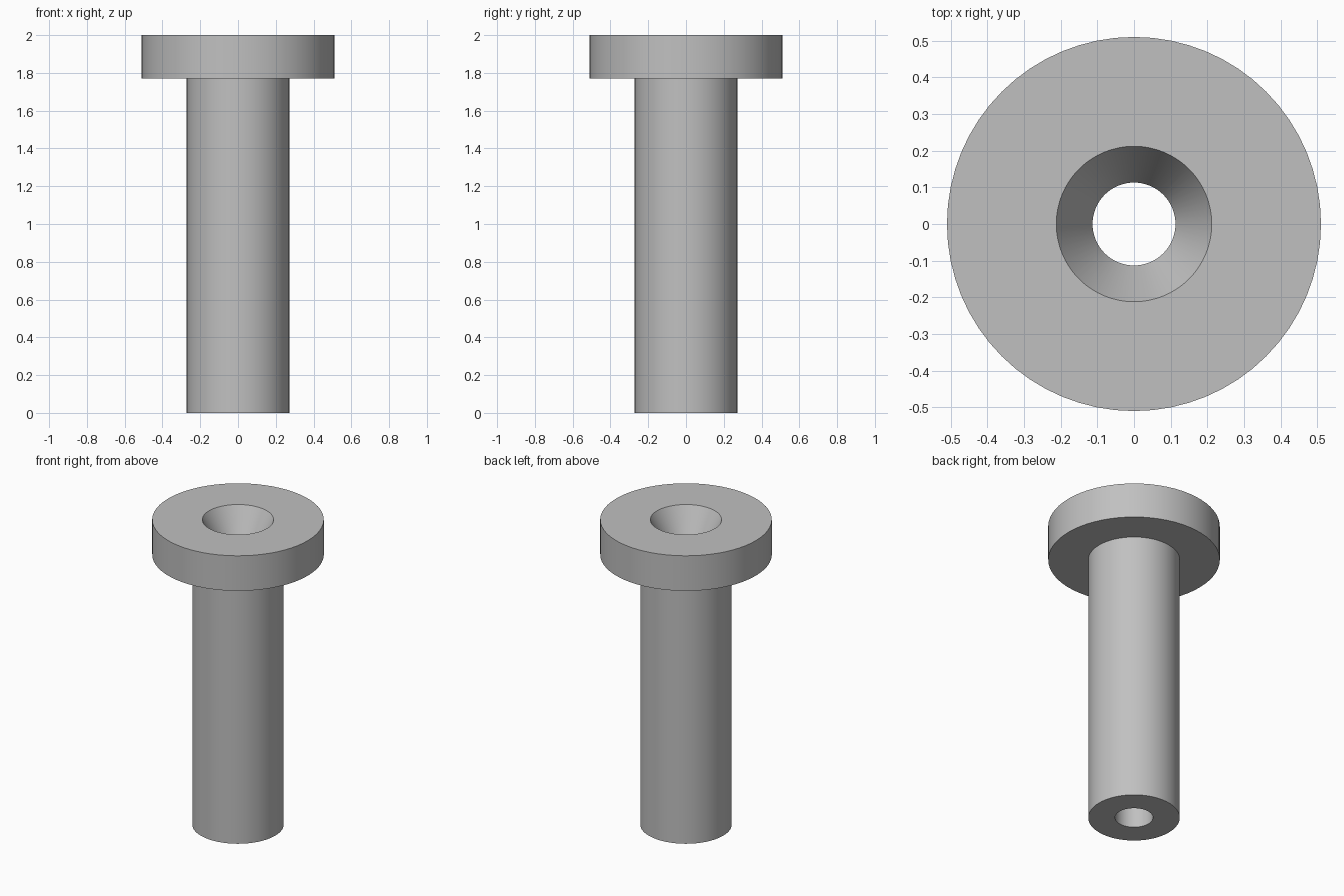
import bpy
import bmesh
import math

SEGMENTS = 64
HEAD_R, SHAFT_R, BORE_R, SINK_R = 0.51, 0.272, 0.113, 0.212
TOP, HEAD_BASE, SINK_BASE = 2.0, 1.77, 1.82

cube = bpy.data.objects.get("Cube")
if cube:
    bpy.data.objects.remove(cube, do_unlink=True)

# Plain grey finish
grey = bpy.data.materials.new("plain_grey")
grey.use_nodes = True
colour = (0.53, 0.53, 0.53, 1)
grey.diffuse_color = colour
grey.node_tree.nodes["Principled BSDF"].inputs["Base Color"].default_value = colour

# Closed half section: shaft, flanged head, countersink and through bore
profile = [
    (BORE_R, 0), (SHAFT_R, 0), (SHAFT_R, HEAD_BASE), (HEAD_R, HEAD_BASE),
    (HEAD_R, TOP), (SINK_R, TOP), (BORE_R, SINK_BASE),
]

# Revolve the section around the z axis
bm = bmesh.new()
verts = [bm.verts.new((r, 0, z)) for r, z in profile]
edges = [bm.edges.new((v, verts[(i + 1) % len(verts)])) for i, v in enumerate(verts)]
bmesh.ops.spin(bm, geom=verts + edges, cent=(0, 0, 0), axis=(0, 0, 1),
               angle=math.tau, steps=SEGMENTS, use_merge=True)
bmesh.ops.remove_doubles(bm, verts=bm.verts[:], dist=1e-4)
bmesh.ops.recalc_face_normals(bm, faces=bm.faces[:])

mesh = bpy.data.meshes.new("flanged_bushing")
bm.to_mesh(mesh)
bm.free()
mesh.materials.append(grey)
bushing = bpy.data.objects.new("flanged_bushing", mesh)
bpy.context.collection.objects.link(bushing)

# Smooth round walls, sharp rims
bpy.ops.object.select_all(action="DESELECT")
bushing.select_set(True)
bpy.context.view_layer.objects.active = bushing
bpy.ops.object.shade_smooth_by_angle(angle=math.radians(20))
